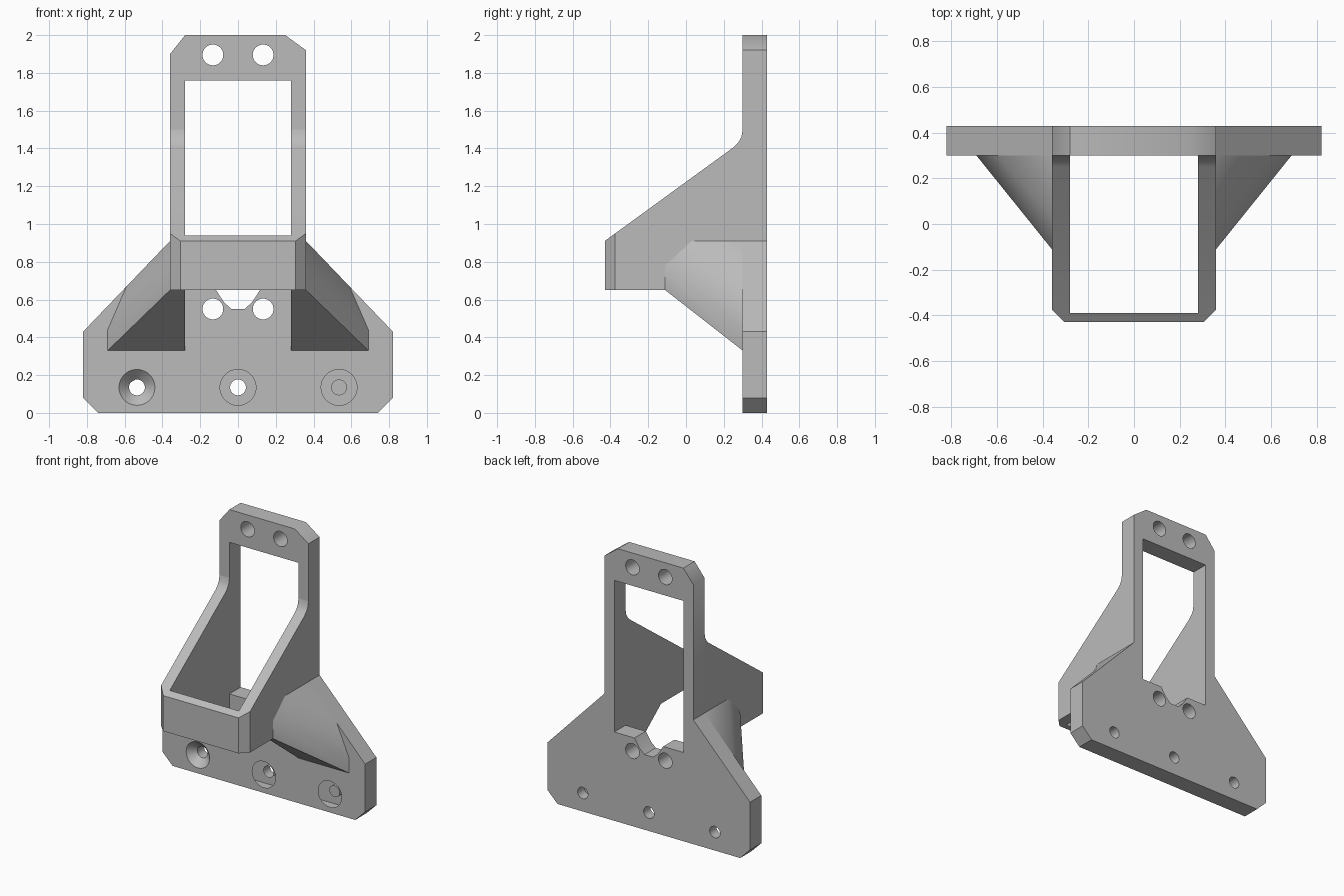
import bpy, bmesh
from mathutils import Vector, Matrix

cube = bpy.data.objects.get("Cube")
if cube:
    bpy.data.objects.remove(cube, do_unlink=True)

grey = bpy.data.materials.new("light_grey")
grey.use_nodes = True
COLOUR = (0.5, 0.5, 0.5, 1)
grey.diffuse_color = COLOUR
grey.node_tree.nodes["Principled BSDF"].inputs["Base Color"].default_value = COLOUR


def finish(name, bm):
    bmesh.ops.recalc_face_normals(bm, faces=bm.faces)
    me = bpy.data.meshes.new(name)
    bm.to_mesh(me)
    bm.free()
    me.materials.append(grey)
    ob = bpy.data.objects.new(name, me)
    bpy.context.collection.objects.link(ob)
    return ob


def prism(name, points, place, start, end):
    """Extrude a 2D outline; place(a, b, depth) gives the 3D position."""
    bm = bmesh.new()
    face = bm.faces.new([bm.verts.new(place(a, b, start)) for a, b in points])
    out = bmesh.ops.extrude_face_region(bm, geom=[face])
    shift = Vector(place(0, 0, end)) - Vector(place(0, 0, start))
    bmesh.ops.translate(bm, vec=shift, verts=[v for v in out["geom"] if isinstance(v, bmesh.types.BMVert)])
    return finish(name, bm)


def along_y(a, b, d):
    return (a, d, b)


def along_x(a, b, d):
    return (d, a, b)


def drill(x, z, y0, y1, r0, r1):
    """Cone or cylinder cutter running from y0 (radius r0) to y1 (radius r1)."""
    bm = bmesh.new()
    turn = Matrix.Translation((x, (y0 + y1) / 2, z)) @ Matrix.Rotation(-1.5707963, 4, "X")
    bmesh.ops.create_cone(bm, cap_ends=True, segments=40, radius1=r0, radius2=r1, depth=y1 - y0, matrix=turn)
    return finish("drill", bm)


def cut(ob, cutter):
    cutter.hide_render = True
    mod = ob.modifiers.new("cut", "BOOLEAN")
    mod.operation = "DIFFERENCE"
    mod.solver = "EXACT"
    mod.object = cutter
    bpy.context.view_layer.objects.active = ob
    bpy.ops.object.modifier_apply(modifier=mod.name)
    bpy.data.objects.remove(cutter, do_unlink=True)


def smooth(ob):
    bpy.ops.object.select_all(action="DESELECT")
    ob.select_set(True)
    bpy.context.view_layer.objects.active = ob
    bpy.ops.object.shade_smooth_by_angle(angle=0.7)


FRONT, BACK = 0.30, 0.43

# Back plate with clipped corners
plate = prism("back_plate", [
    (-0.74, 0), (0.74, 0), (0.82, 0.08), (0.82, 0.43), (0.36, 0.91), (0.36, 1.92),
    (0.25, 2), (-0.28, 2), (-0.36, 1.90), (-0.36, 0.91), (-0.82, 0.43), (-0.82, 0.08),
], along_y, FRONT, BACK)

# Window with a notch in its sill
notch = [(0.116, 0.65), (0.074, 0.585), (0.035, 0.55)]
sill = [(-x, z) for x, z in notch] + notch[::-1]
cut(plate, prism("window", [(-0.28, 1.76), (-0.28, 0.65)] + sill + [(0.28, 0.65), (0.28, 1.76)],
                 along_y, 0.1, 0.6))

# Plain holes and countersunk screw holes
for z in (0.55, 1.895):
    for x in (-0.133, 0.133):
        cut(plate, drill(x, z, 0.2, 0.5, 0.055, 0.055))
for x in (-0.535, 0, 0.535):
    cut(plate, drill(x, 0.135, 0.2, 0.5, 0.042, 0.042))
    cut(plate, drill(x, 0.135, FRONT - 0.01, FRONT + 0.053, 0.105, 0.042))
smooth(plate)

# Sloping cradle frame, hollowed out
frame = prism("cradle_frame", [
    (-0.43, 0.65), (-0.43, 0.91), (0.25, 1.405), (0.276, 1.43), (0.293, 1.46),
    (0.30, 1.50), (0.31, 1.50), (0.31, 0.65),
], along_x, -0.36, 0.36)
cut(frame, prism("cavity", [(-0.28, -0.39), (0.28, -0.39), (0.28, 0.6), (-0.28, 0.6)],
                 lambda a, b, d: (a, b, d), 0.3, 1.76))
for s in (-1, 1):
    corner = [(s * 0.305, -0.43), (s * 0.36, -0.375), (s * 0.5, -0.375), (s * 0.5, -0.6), (s * 0.305, -0.6)]
    cut(frame, prism("corner", corner, lambda a, b, d: (a, b, d), 0.3, 1.8))
smooth(frame)

# Side gussets: hull between the frame wall and the plate
wall = [(FRONT, 0.91), (0.03, 0.91), (-0.11, 0.78), (-0.11, 0.65), (FRONT, 0.33)]
foot = [(0.59, 0.67), (0.69, 0.44), (0.69, 0.33)]
for side, s in (("left", 1), ("right", -1)):
    bm = bmesh.new()
    for x in (0.28, 0.36):
        for y, z in wall:
            bm.verts.new((s * x, y, z))
    for x, z in foot:
        bm.verts.new((s * x, FRONT, z))
    bmesh.ops.convex_hull(bm, input=bm.verts)
    smooth(finish(side + "_gusset", bm))
